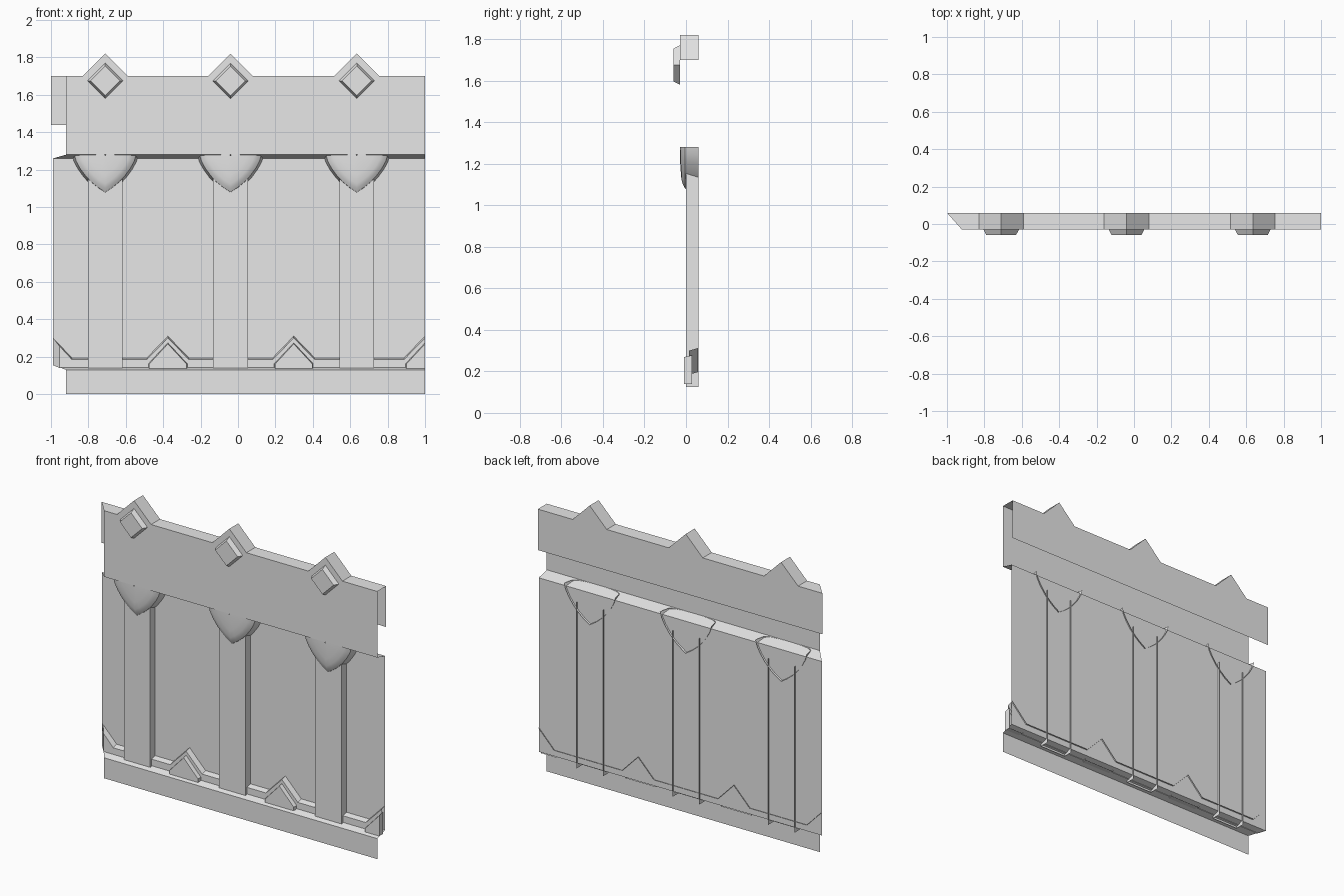
import bpy
import bmesh

cube = bpy.data.objects.get("Cube")
if cube:
    bpy.data.objects.remove(cube, do_unlink=True)

grey = bpy.data.materials.new("plain_grey")
grey.use_nodes = True
GREY = (0.8, 0.8, 0.8, 1)
grey.diffuse_color = GREY
grey.node_tree.nodes["Principled BSDF"].inputs["Base Color"].default_value = GREY

FRONT, FACE, WALL, BACK = -0.03, 0.0, 0.05, 0.06
BAYS = (-0.71, -0.04, 0.635)
LEFT, LEFT_WALL = -0.92, -0.99


def loft(name, rows, closed=False, cap=False, smooth=False):
    """Skin rows of points that run towards +x and are stacked upwards."""
    bm = bmesh.new()
    grid = [[bm.verts.new(p) for p in row] for row in rows]
    n = len(rows[0])
    for low, high in zip(grid, grid[1:]):
        for i in range(n if closed else n - 1):
            j = (i + 1) % n
            bm.faces.new((low[i], low[j], high[j], high[i]))
    if cap:
        bm.faces.new(grid[-1])
    bmesh.ops.remove_doubles(bm, verts=bm.verts[:], dist=0.0001)
    mesh = bpy.data.meshes.new(name)
    bm.to_mesh(mesh)
    bm.free()
    mesh.materials.append(grey)
    obj = bpy.data.objects.new(name, mesh)
    bpy.context.collection.objects.link(obj)
    if smooth:
        bpy.ops.object.select_all(action="DESELECT")
        obj.select_set(True)
        bpy.context.view_layer.objects.active = obj
        bpy.ops.object.shade_smooth_by_angle(angle=0.7)
    return obj


def line(y, z, x0, x1=1.0):
    return [(x0, y, z), (x1, y, z)]


def stud(name, outline, cx, cz, y0, y1, scale):
    """Tapered plate with a flat front."""
    rows = [[(cx + x * s, y, cz + z * s) for x, z in outline]
            for y, s in ((y0, 1), (y1, scale))]
    return loft(name, rows, closed=True, cap=True)


# Base strip with its sloping ledge
loft("base_strip", [line(FRONT, 0, LEFT), line(FRONT, 0.13, LEFT)])
loft("base_ledge", [line(FRONT, 0.13, LEFT), line(0.015, 0.143, -0.955),
                    line(WALL, 0.155, LEFT_WALL)])

# Wall sheet and the soffit above it
loft("wall", [line(WALL, 0.155, LEFT_WALL), line(WALL, 1.26, LEFT_WALL)])
loft("soffit", [line(WALL, 1.26, LEFT_WALL), line(FRONT, 1.28, LEFT)])

# Header: front band, peaked top and short back plate
def header_top(y, x0):
    pts = [(x0, y, 1.7)]
    for cx in BAYS:
        pts += [(cx + dx, y, 1.7 + dz) for dx, dz in ((-0.12, 0), (0, 0.12), (0.12, 0))]
    return pts + [(1, y, 1.7)]


def flat(row, z):
    return [(x, y, z) for x, y, _ in row]


top_front, top_back = header_top(FRONT, LEFT), header_top(BACK, -1)
loft("header", [flat(top_front, 1.28), flat(top_front, 1.7), top_front,
                top_back, flat(top_back, 1.7), flat(top_back, 1.44)])

# Bays: pilaster, rounded bracket and diamond stud
half = [(0.165, 0), (0.155, -0.035), (0.135, -0.072), (0.105, -0.113),
        (0.075, -0.145), (0.04, -0.174)]
shield = [(-x, z) for x, z in half] + [(0, -0.2)] + half[::-1]
diamond = [(0, -0.095), (0.095, 0), (0, 0.095), (-0.095, 0)]

for n, cx in enumerate(BAYS, 1):
    plan = [(cx - 0.093, BACK), (cx - 0.093, FACE), (cx + 0.093, FACE), (cx + 0.093, BACK)]
    loft(f"pilaster_{n}", [[(x, y, z) for x, y in plan] for z in (0.125, 1.18)])
    rings = ((BACK, 1.09), (-0.004, 1), (-0.015, 0.9), (-0.022, 0.78),
             (-0.026, 0.55), (-0.029, 0.3), (FRONT, 0.02))
    loft(f"bracket_{n}", [[(cx + x * s, y, 1.28 + z * s) for x, z in shield]
                          for y, s in rings], smooth=True)
    stud(f"diamond_stud_{n}", diamond, cx, 1.675, FRONT, -0.06, 0.83)

# Zigzag trim along the foot of the wall
PEAKS = (-0.375, 0.298)


def zigzag(y, x0, z0, low, high):
    pts = [(x0, y, z0), (-0.888, y, low)]
    for cx in PEAKS:
        pts += [(cx - 0.112, y, low), (cx, y, high), (cx + 0.112, y, low)]
    return pts + [(0.888, y, low), (1, y, high)]


trim_front = zigzag(0.015, -0.955, 0.257, 0.185, 0.3)
trim_back = zigzag(0.057, LEFT_WALL, 0.302, 0.196, 0.312)
loft("zigzag_trim", [flat(trim_front, 0.14), trim_front, trim_back])
loft("trim_end", [[(LEFT_WALL, WALL, 0.155), (-0.955, 0.015, 0.14)],
                  [(LEFT_WALL, WALL, 0.302), (-0.955, 0.015, 0.257)]])

# Gabled blocks under each trim peak, the last one cut at the edge
gable = [(-0.107, 0), (0.107, 0), (0.107, 0.025), (0, 0.14), (-0.107, 0.025)]
half_gable = [(-0.107, 0), (0, 0), (0, 0.14), (-0.107, 0.025)]
for n, (cx, outline) in enumerate(zip((*PEAKS, 1), (gable, gable, half_gable)), 1):
    stud(f"gable_block_{n}", outline, cx, 0.138, 0.03, -0.01, 0.93)
